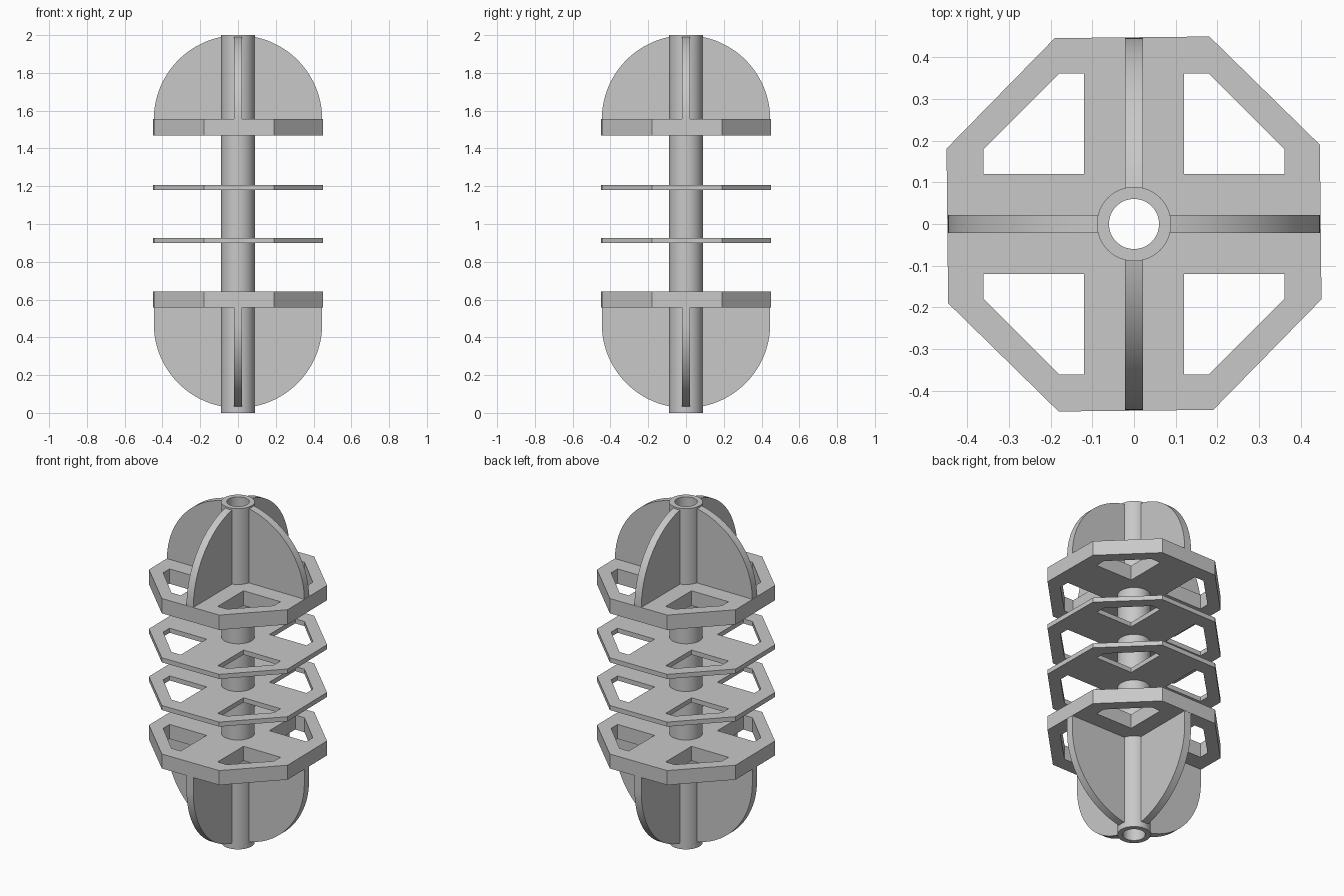
import bpy, bmesh
from math import sin, cos, pi, acos, radians
from mathutils import Matrix

if "Cube" in bpy.data.objects:
    bpy.data.objects.remove(bpy.data.objects["Cube"])

grey = bpy.data.materials.new("plain grey")
grey.diffuse_color = (0.58, 0.58, 0.58, 1)
grey.use_nodes = True
grey.node_tree.nodes["Principled BSDF"].inputs["Base Color"].default_value = grey.diffuse_color


def ring(r, n, start=0.0):
    return [(r * cos(start + 2 * pi * i / n), r * sin(start + 2 * pi * i / n)) for i in range(n)]


def extrude(name, outlines, depth, matrix):
    """Fill nested 2D outlines (inner ones become holes), thicken by depth, place by matrix."""
    cu = bpy.data.curves.new(name + "_outline", 'CURVE')
    cu.dimensions = '2D'
    cu.fill_mode = 'BOTH'
    cu.extrude = depth / 2
    for pts in outlines:
        sp = cu.splines.new('POLY')
        sp.points.add(len(pts) - 1)
        for p, (x, y) in zip(sp.points, pts):
            p.co = (x, y, 0, 1)
        sp.use_cyclic_u = True
    tmp = bpy.data.objects.new(name + "_tmp", cu)
    bpy.context.collection.objects.link(tmp)
    bpy.context.view_layer.update()
    me = bpy.data.meshes.new_from_object(
        tmp.evaluated_get(bpy.context.evaluated_depsgraph_get()))
    bpy.data.objects.remove(tmp)
    bpy.data.curves.remove(cu)

    bm = bmesh.new()
    bm.from_mesh(me)
    bmesh.ops.remove_doubles(bm, verts=bm.verts, dist=1e-5)
    bm.transform(matrix)
    bmesh.ops.recalc_face_normals(bm, faces=bm.faces)
    bm.to_mesh(me)
    bm.free()
    me.shade_smooth()
    me.set_sharp_from_angle(angle=radians(30))
    me.materials.clear()
    me.materials.append(grey)
    ob = bpy.data.objects.new(name, me)
    bpy.context.collection.objects.link(ob)
    return ob


# Central hollow tube
extrude("central_tube", [ring(0.089, 64), ring(0.06, 64)], 2.0, Matrix.Translation((0, 0, 1)))

# Octagonal plates, each with four corner windows and a hole for the tube
window = [(0.12, 0.12), (0.36, 0.12), (0.36, 0.18), (0.18, 0.36), (0.12, 0.36)]
windows = [[(sx * x, sy * y) for x, y in window] for sx in (1, -1) for sy in (1, -1)]
octagon = ring(0.484, 8, radians(23.1))
for name, z0, z1 in (("lower_thick_plate", 0.557, 0.642), ("lower_thin_plate", 0.90, 0.927),
                     ("upper_thin_plate", 1.18, 1.207), ("upper_thick_plate", 1.468, 1.555)):
    extrude(name, [octagon, ring(0.08, 64)] + windows, z1 - z0,
            Matrix.Translation((0, 0, (z0 + z1) / 2)))

# Rounded fins: four above the top plate, four below the bottom plate
R, INNER, STEPS = 0.446, 0.08, 32
for name, centre, base, sign in (("upper_fin", 1.553, 1.54, 1), ("lower_fin", 0.472, 0.57, -1)):
    end = acos(INNER / R)
    arc = [(R * cos(end * i / STEPS), centre + sign * R * sin(end * i / STEPS))
           for i in range(STEPS + 1)]
    profile = [(INNER, base), (R, base)] + arc
    for k in range(4):
        extrude(f"{name}_{k + 1}", [profile], 0.044,
                Matrix.Rotation(k * pi / 2, 4, 'Z') @ Matrix.Rotation(pi / 2, 4, 'X'))
